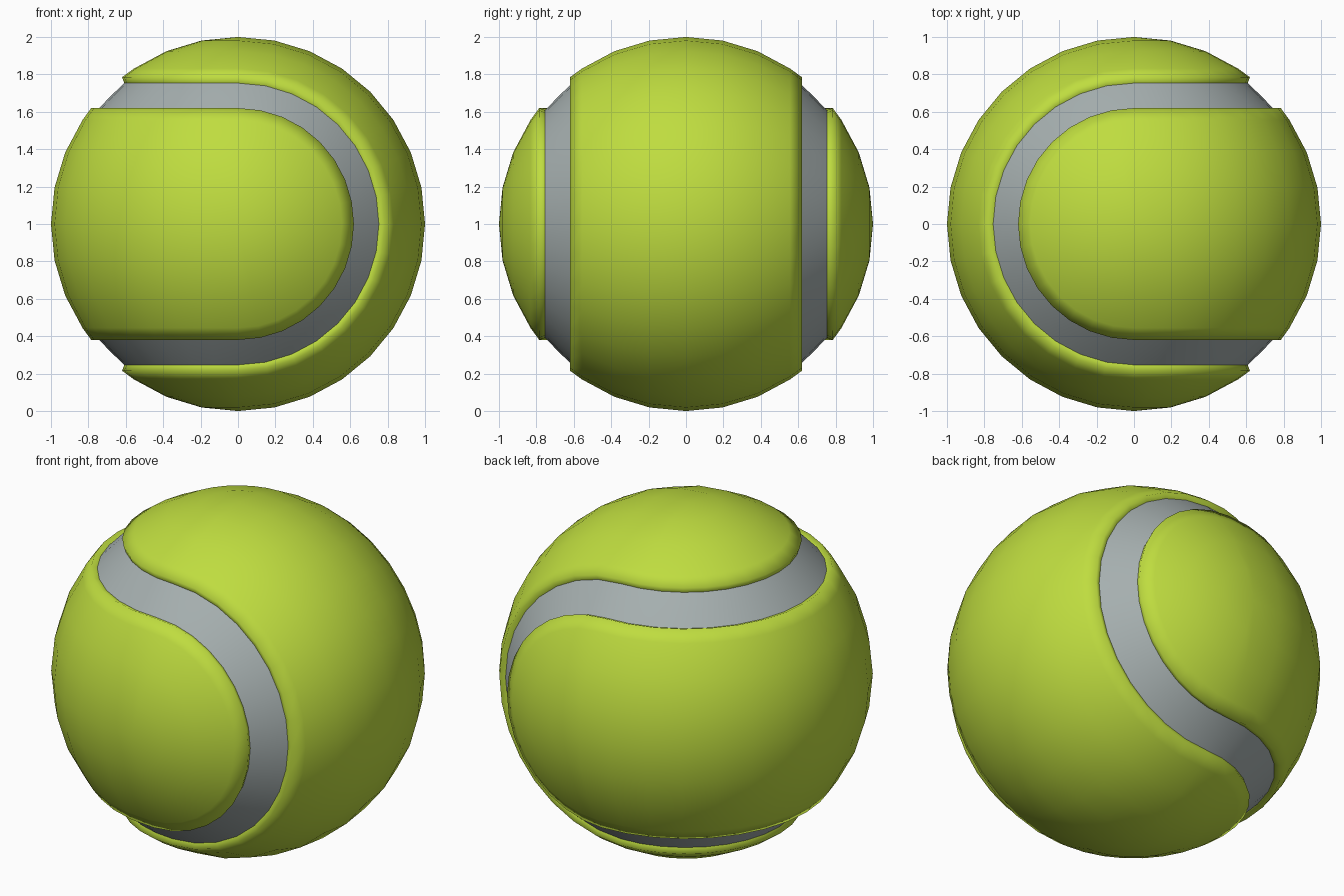
import bpy, bmesh
from math import sin, cos, radians, pi

if "Cube" in bpy.data.objects:
    bpy.data.objects.remove(bpy.data.objects["Cube"])

CENTRE = (0, 0, 1)
EDGE, FLOOR, DEPTH = 38.3, 38.9, 0.968   # groove edge angle, floor angle, floor radius


def material(name, color):
    m = bpy.data.materials.new(name)
    m.diffuse_color = (*color, 1)
    m.use_nodes = True
    m.node_tree.nodes["Principled BSDF"].inputs["Base Color"].default_value = m.diffuse_color
    return m


def build(name, profiles, mat):
    """Spin meridian profiles half a turn round y, then repeat as the interlocking half round z."""
    bm = bmesh.new()
    for prof in profiles:
        vs = [bm.verts.new((0, r * cos(radians(a)), r * sin(radians(a)))) for a, r in prof]
        es = [bm.edges.new(p) for p in zip(vs, vs[1:])]
        bmesh.ops.spin(bm, geom=vs + es, cent=(0, 0, 0), axis=(0, 1, 0), angle=pi, steps=16)
    bmesh.ops.remove_doubles(bm, verts=bm.verts, dist=1e-4)
    # second half: axis turned from y to z, on the opposite side
    dup = bmesh.ops.duplicate(bm, geom=bm.verts[:] + bm.edges[:] + bm.faces[:])
    for v in dup["geom"]:
        if isinstance(v, bmesh.types.BMVert):
            v.co = (-v.co.x, v.co.z, v.co.y)
    bmesh.ops.remove_doubles(bm, verts=bm.verts, dist=1e-4)
    bmesh.ops.recalc_face_normals(bm, faces=bm.faces)
    # every surface faces away from the ball centre
    if sum(f.normal.dot(f.calc_center_median()) for f in bm.faces) < 0:
        bmesh.ops.reverse_faces(bm, faces=bm.faces)
    for f in bm.faces:
        f.smooth = True
    me = bpy.data.meshes.new(name)
    bm.to_mesh(me)
    bm.free()
    me.materials.append(mat)
    ob = bpy.data.objects.new(name, me)
    ob.location = CENTRE
    bpy.context.collection.objects.link(ob)
    return ob


def mirrored(prof):
    return [(180 - a, r) for a, r in reversed(prof)]


# felt: two end caps and the middle band, each with its rolled-in groove wall
cap = [(i * 11.25, 1) for i in range(4)] + [(EDGE, 1), (FLOOR, DEPTH)]
band = ([(90 - FLOOR, DEPTH), (90 - EDGE, 1)]
        + [(i * 11.25, 1) for i in range(5, 12)]
        + [(90 + EDGE, 1), (90 + FLOOR, DEPTH)])
build("felt_cover", [cap, band, mirrored(cap)],
      material("yellow_green_felt", (0.52, 0.72, 0.05)))

# rubber strip along the bottom of the groove
strip = [(FLOOR, DEPTH), (45, DEPTH - 0.003), (90 - FLOOR, DEPTH)]
build("rubber_seam", [strip, mirrored(strip)],
      material("grey_rubber", (0.38, 0.43, 0.43)))
